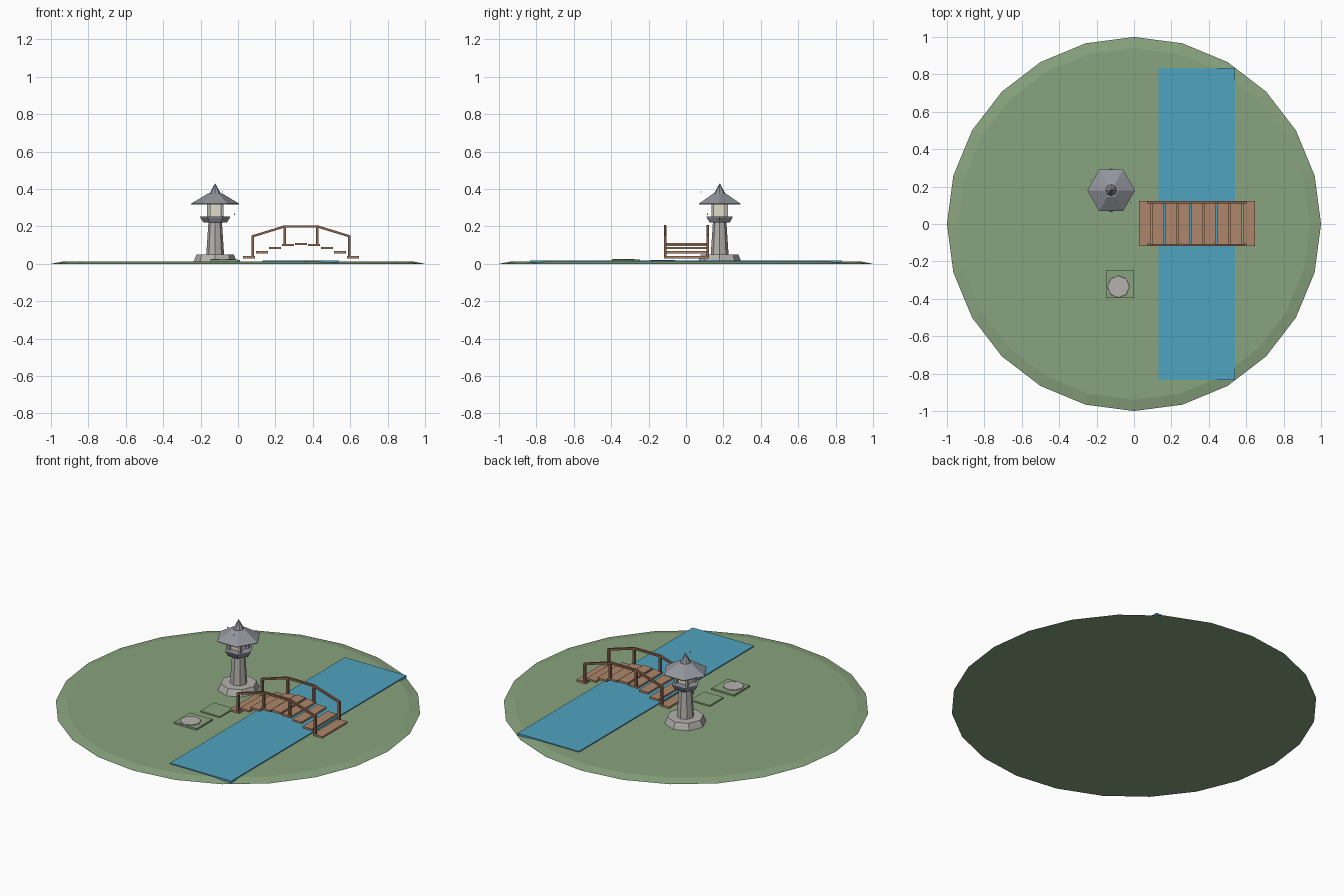
import bpy
import bmesh
import math
from mathutils import Vector

cube = bpy.data.objects.get("Cube")
if cube:
    bpy.data.objects.remove(cube, do_unlink=True)


def material(name, rgb):
    m = bpy.data.materials.new(name)
    m.use_nodes = True
    m.diffuse_color = (*rgb, 1)
    m.node_tree.nodes["Principled BSDF"].inputs["Base Color"].default_value = (*rgb, 1)
    return m


GRASS = material("grass green", (0.25, 0.37, 0.21))
WATER = material("water blue", (0.08, 0.37, 0.53))
PLANK = material("plank brown", (0.42, 0.24, 0.145))
RAIL = material("rail brown", (0.26, 0.13, 0.075))
STONE = material("pale stone", (0.46, 0.45, 0.42))
SLATE = material("slate grey", (0.29, 0.30, 0.34))
GLOW = material("lamp cream", (0.75, 0.72, 0.58))


def finish(name, bm, mat):
    bmesh.ops.recalc_face_normals(bm, faces=bm.faces)
    mesh = bpy.data.meshes.new(name)
    bm.to_mesh(mesh)
    bm.free()
    mesh.materials.append(mat)
    obj = bpy.data.objects.new(name, mesh)
    bpy.context.collection.objects.link(obj)
    return obj


def box(name, centre, size, mat):
    bm = bmesh.new()
    bmesh.ops.create_cube(bm, size=1)
    bmesh.ops.scale(bm, vec=size, verts=bm.verts)
    bmesh.ops.translate(bm, vec=centre, verts=bm.verts)
    return finish(name, bm, mat)


def prism(name, x, y, profile, sides, mat):
    """Stack of regular rings given as (radius, z), closed at both ends."""
    bm = bmesh.new()
    rings = []
    for r, z in profile:
        angles = [math.tau * i / sides for i in range(sides)]
        rings.append([bm.verts.new((x + r * math.cos(a), y + r * math.sin(a), z)) for a in angles])
    for low, high in zip(rings, rings[1:]):
        for i in range(sides):
            j = (i + 1) % sides
            bm.faces.new((low[i], low[j], high[j], high[i]))
    bm.faces.new(rings[0][::-1])
    bm.faces.new(rings[-1])
    return finish(name, bm, mat)


def beam(name, start, end, width, mat):
    """Square bar running between two points."""
    a, b = Vector(start), Vector(end)
    obj = box(name, (0, 0, 0), (width, width, (b - a).length + width * 0.5), mat)
    obj.location = (a + b) / 2
    obj.rotation_euler = (0, math.atan2(b.x - a.x, b.z - a.z), 0)
    return obj


# Ground and stream
prism("ground", 0, 0, [(1, 0), (0.94, 0.012)], 24, GRASS)
box("stream", (0.335, 0, 0.012), (0.41, 1.67, 0.012), WATER)

# Garden pads and stepping stone
box("small_pad", (-0.053, -0.125, 0.014), (0.13, 0.13, 0.012), GRASS)
box("large_pad", (-0.075, -0.32, 0.015), (0.15, 0.15, 0.014), GRASS)
prism("stepping_stone", -0.083, -0.335, [(0.062, 0.014), (0.058, 0.026)], 8, STONE)

# Bridge planks rise along an arc
MID = 0.337
for i in range(-4, 5):
    z = 0.035 + 0.071 * math.cos(i * math.pi / 8)
    box("bridge_plank", (MID + i * 0.0695, 0.002, z), (0.062, 0.24, 0.012), PLANK)

# Bridge posts and handrails on both sides
for y in (-0.112, 0.116):
    tops = [(MID - 0.257, 0.148), (MID - 0.087, 0.2), (MID + 0.087, 0.2), (MID + 0.257, 0.148)]
    for (x, z), foot in zip(tops, (0.04, 0.1, 0.1, 0.04)):
        beam("bridge_post", (x, y, foot), (x, y, z), 0.013, RAIL)
    for (x1, z1), (x2, z2) in zip(tops, tops[1:]):
        beam("handrail", (x1, y, z1), (x2, y, z2), 0.012, RAIL)

# Stone lantern
LX, LY = -0.122, 0.18
prism("lantern_base", LX, LY, [(0.117, 0.008), (0.1, 0.05)], 8, STONE)
prism("lantern_column", LX, LY, [(0.048, 0.045), (0.036, 0.225)], 8, STONE)
prism("lantern_bowl", LX, LY, [(0.062, 0.22), (0.08, 0.248), (0.08, 0.252)], 6, SLATE)
box("lantern_light", (LX, LY, 0.287), (0.058, 0.058, 0.075), GLOW)
for sx in (-1, 1):
    for sy in (-1, 1):
        box("lantern_post", (LX + sx * 0.037, LY + sy * 0.037, 0.288), (0.013, 0.013, 0.08), STONE)
prism("lantern_roof", LX, LY, [(0.128, 0.318), (0.128, 0.322), (0.04, 0.375)], 6, SLATE)
prism("lantern_finial", LX, LY, [(0.033, 0.37), (0.001, 0.43)], 8, SLATE)

# Tiny lights drifting round the lantern
for spot in ((-0.083, 0.08, 0.385), (-0.018, 0.115, 0.265), (-0.232, 0.235, 0.33)):
    box("drifting_light", spot, (0.006, 0.006, 0.006), GLOW)
